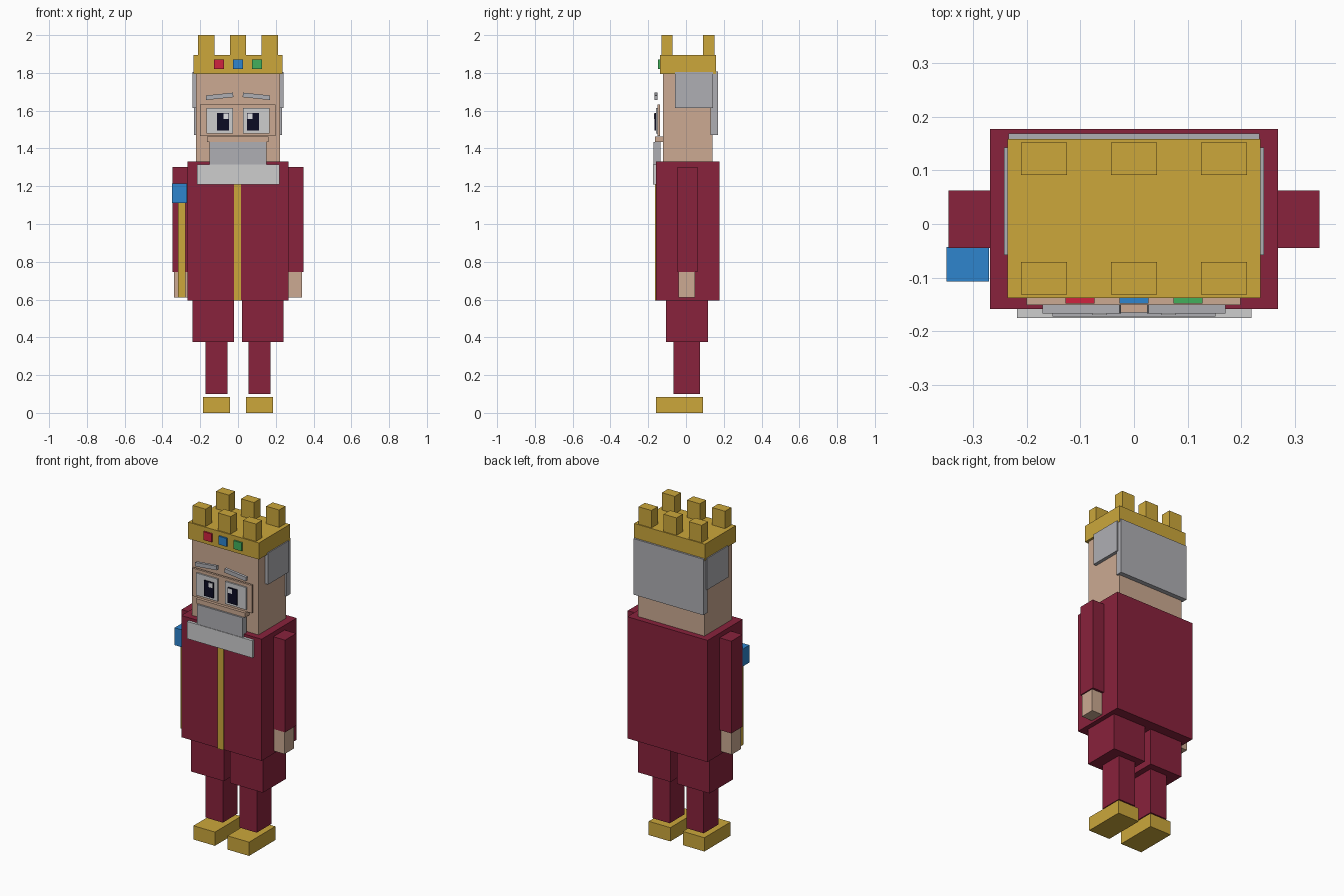
import bpy
import bmesh
import math
from mathutils import Matrix, Vector

if "Cube" in bpy.data.objects:
    bpy.data.objects.remove(bpy.data.objects["Cube"])


def material(name, rgb):
    # 8-bit display colour converted to linear
    def lin(c):
        c /= 255
        return c / 12.92 if c <= 0.04045 else ((c + 0.055) / 1.055) ** 2.4
    m = bpy.data.materials.new(name)
    m.diffuse_color = (*[lin(c) for c in rgb], 1)
    m.use_nodes = True
    m.node_tree.nodes["Principled BSDF"].inputs["Base Color"].default_value = m.diffuse_color
    return m


RED = material("robe red", (137, 34, 60))
GOLD = material("gold", (204, 167, 59))
SKIN = material("skin", (204, 170, 146))
SILVER = material("silver hair", (175, 175, 180))
PALE = material("pale grey", (205, 205, 206))
BLACK = material("pupil black", (12, 12, 36))
RUBY = material("ruby", (208, 34, 62))
BLUE = material("sapphire blue", (46, 133, 206))
GREEN = material("emerald green", (66, 176, 92))
WHITE = material("glint white", (238, 238, 240))


def box(name, mat, x, y, z, tilt=0.0):
    """Box from (min, max) ranges, optionally rolled about the y axis."""
    bm = bmesh.new()
    size = Vector((x[1] - x[0], y[1] - y[0], z[1] - z[0]))
    bmesh.ops.create_cube(bm, size=1, matrix=Matrix.Diagonal((*size, 1)))
    mesh = bpy.data.meshes.new(name)
    bm.to_mesh(mesh)
    bm.free()
    mesh.materials.append(mat)
    ob = bpy.data.objects.new(name, mesh)
    ob.location = (sum(x) / 2, sum(y) / 2, sum(z) / 2)
    ob.rotation_euler.y = tilt
    bpy.context.collection.objects.link(ob)
    return ob


def pair(name, mat, x, y, z, tilt=0.0):
    """Right-hand part and its mirror image."""
    box("right_" + name, mat, x, y, z, tilt)
    box("left_" + name, mat, (-x[1], -x[0]), y, z, -tilt)


# Robe and its gold trim
box("robe", RED, (-0.268, 0.268), (-0.158, 0.177), (0.595, 1.33))
box("robe_trim", GOLD, (-0.02, 0.017), (-0.165, -0.156), (0.595, 1.22))

# Limbs
pair("arm", RED, (0.268, 0.346), (-0.045, 0.062), (0.745, 1.302))
pair("hand", SKIN, (0.268, 0.339), (-0.04, 0.048), (0.61, 0.745))
pair("upper_leg", RED, (0.021, 0.24), (-0.105, 0.117), (0.375, 0.595))
pair("lower_leg", RED, (0.056, 0.171), (-0.065, 0.075), (0.10, 0.375))
pair("shoe", GOLD, (0.042, 0.186), (-0.16, 0.09), (0.0, 0.083))

# Staff held on one side
box("staff", GOLD, (-0.317, -0.277), (-0.095, -0.055), (0.61, 1.11))
box("staff_gem", BLUE, (-0.349, -0.27), (-0.107, -0.043), (1.11, 1.215))

# Head and hair
box("head", SKIN, (-0.222, 0.222), (-0.122, 0.141), (1.33, 1.80))
box("back_hair", SILVER, (-0.234, 0.234), (0.13, 0.169), (1.47, 1.808))
pair("side_hair", SILVER, (0.222, 0.242), (-0.058, 0.143), (1.615, 1.805))

# Face
box("eye_surround", SKIN, (-0.2, 0.198), (-0.151, -0.138), (1.465, 1.633))
pair("eye", PALE, (0.026, 0.167), (-0.16, -0.151), (1.48, 1.615))
pair("pupil", BLACK, (0.048, 0.11), (-0.167, -0.16), (1.495, 1.588))
pair("eye_glint", WHITE, (0.05, 0.078), (-0.17, -0.167), (1.557, 1.584))
pair("eyebrow", SILVER, (0.025, 0.17), (-0.167, -0.15), (1.664, 1.688),
     math.radians(6))
box("lip", SKIN, (-0.165, 0.162), (-0.165, -0.12), (1.435, 1.463))
box("moustache", SILVER, (-0.152, 0.152), (-0.172, -0.135), (1.31, 1.433))
box("beard", PALE, (-0.218, 0.219), (-0.175, -0.156), (1.21, 1.314))

# Crown with six points and three gems
box("crown_band", GOLD, (-0.236, 0.236), (-0.138, 0.158), (1.795, 1.895))
for row, y in (("front", (-0.131, -0.071)), ("back", (0.091, 0.152))):
    for i, cx in enumerate((-0.168, 0, 0.168)):
        box(f"crown_point_{row}_{i + 1}", GOLD,
            (cx - 0.043, cx + 0.043), y, (1.895, 2.0))
for gem, mat, cx in (("ruby", RUBY, -0.101), ("sapphire", BLUE, 0),
                     ("emerald", GREEN, 0.101)):
    box("crown_" + gem, mat, (cx - 0.027, cx + 0.027), (-0.148, -0.138),
        (1.82, 1.87))
